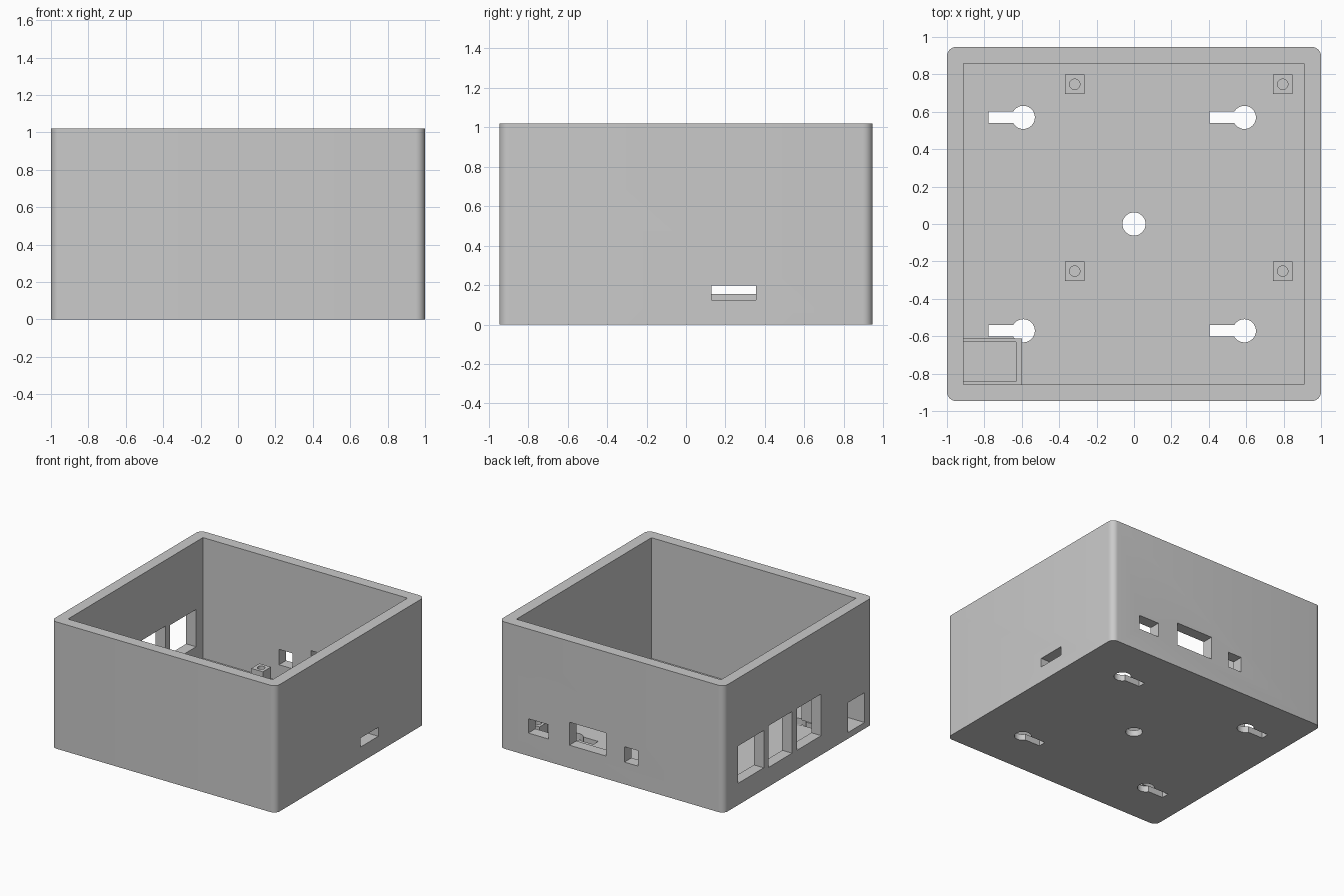
import bpy
import bmesh
import math

cube = bpy.data.objects.get("Cube")
if cube:
    bpy.data.objects.remove(cube, do_unlink=True)

grey = bpy.data.materials.new("plain_grey")
grey.use_nodes = True
colour = (0.59, 0.59, 0.59, 1)
grey.diffuse_color = colour
grey.node_tree.nodes["Principled BSDF"].inputs["Base Color"].default_value = colour

FLOOR = 0.05
HEIGHT = 1.02


def add_object(name, bm):
    mesh = bpy.data.meshes.new(name)
    bm.to_mesh(mesh)
    bm.free()
    obj = bpy.data.objects.new(name, mesh)
    bpy.context.collection.objects.link(obj)
    return obj


def block(name, xs, ys, zs, radius=0):
    """Box between limits, optionally with rounded upright edges."""
    bm = bmesh.new()
    bmesh.ops.create_cube(bm, size=1)
    for v in bm.verts:
        v.co = [lim[0] if c < 0 else lim[1] for c, lim in zip(v.co, (xs, ys, zs))]
    if radius:
        upright = [e for e in bm.edges
                   if abs(e.verts[0].co.z - e.verts[1].co.z) > 0.01]
        bmesh.ops.bevel(bm, geom=upright, offset=radius, segments=8,
                        profile=0.5, affect='EDGES')
    return add_object(name, bm)


def cylinder(name, x, y, radius, z0, z1):
    bm = bmesh.new()
    bmesh.ops.create_cone(bm, cap_ends=True, segments=32, radius1=radius,
                          radius2=radius, depth=z1 - z0)
    bmesh.ops.translate(bm, verts=bm.verts, vec=(x, y, (z0 + z1) / 2))
    return add_object(name, bm)


def cut(obj, cutter):
    """Subtract the cutter for good and remove it."""
    cutter.hide_render = True
    mod = obj.modifiers.new("cut", 'BOOLEAN')
    mod.operation = 'DIFFERENCE'
    mod.solver = 'EXACT'
    mod.object = cutter
    bpy.context.view_layer.update()
    graph = bpy.context.evaluated_depsgraph_get()
    mesh = bpy.data.meshes.new_from_object(obj.evaluated_get(graph))
    obj.modifiers.clear()
    obj.data = mesh
    bpy.data.objects.remove(cutter, do_unlink=True)


def finish(obj):
    obj.data.materials.clear()
    obj.data.materials.append(grey)
    bpy.ops.object.select_all(action='DESELECT')
    obj.select_set(True)
    bpy.context.view_layer.objects.active = obj
    bpy.ops.object.shade_smooth_by_angle(angle=math.radians(30))


# Open case with rounded upright corners
case = block("case", (-1, 1), (-0.947, 0.947), (0, HEIGHT), 0.05)
cut(case, block("cavity", (-0.912, 0.908), (-0.857, 0.857), (FLOOR, 2)))

# Port openings in the -x wall: y range, z range
for ys, zs in (((0.44, 0.77), (0.175, 0.475)),
               ((0.08, 0.38), (0.155, 0.49)),
               ((-0.29, 0.015), (0.155, 0.49)),
               ((-0.842, -0.63), (FLOOR, 0.29))):
    cut(case, block("port", (-1.2, -0.8), ys, zs))

# Openings in the back wall: x range, z range
for xs, zs in (((0.56, 0.74), (0.183, 0.298)),
               ((0.05, 0.375), (0.183, 0.368)),
               ((-0.235, -0.115), (0.178, 0.302))):
    cut(case, block("port", xs, (0.8, 1.2), zs))

# Card slot in the +x wall
cut(case, block("slot", (0.8, 1.2), (0.13, 0.355), (0.125, 0.197)))

# Keyhole mounts and central hole through the floor
for x in (-0.592, 0.59):
    for y in (0.57, -0.571):
        cut(case, cylinder("keyhole", x, y, 0.062, -0.1, 0.15))
        cut(case, block("keyway", (x - 0.187, x), (y - 0.031, y + 0.031), (-0.1, 0.15)))
cut(case, cylinder("hole", 0, 0, 0.062, -0.1, 0.15))
finish(case)

# Corner compartment around the last port
compartment = block("corner_compartment", (-0.912, -0.60), (-0.857, -0.612), (FLOOR, 0.30))
cut(compartment, block("pocket", (-1.2, -0.63), (-0.842, -0.63), (0, 1)))
finish(compartment)

# Square standoffs with blind screw holes
for x in (-0.317, 0.795):
    for y in (-0.252, 0.747):
        post = block("standoff", (x - 0.052, x + 0.052), (y - 0.052, y + 0.052),
                     (FLOOR - 0.01, 0.175))
        cut(post, cylinder("screw_hole", x, y, 0.028, FLOOR, 0.3))
        finish(post)
